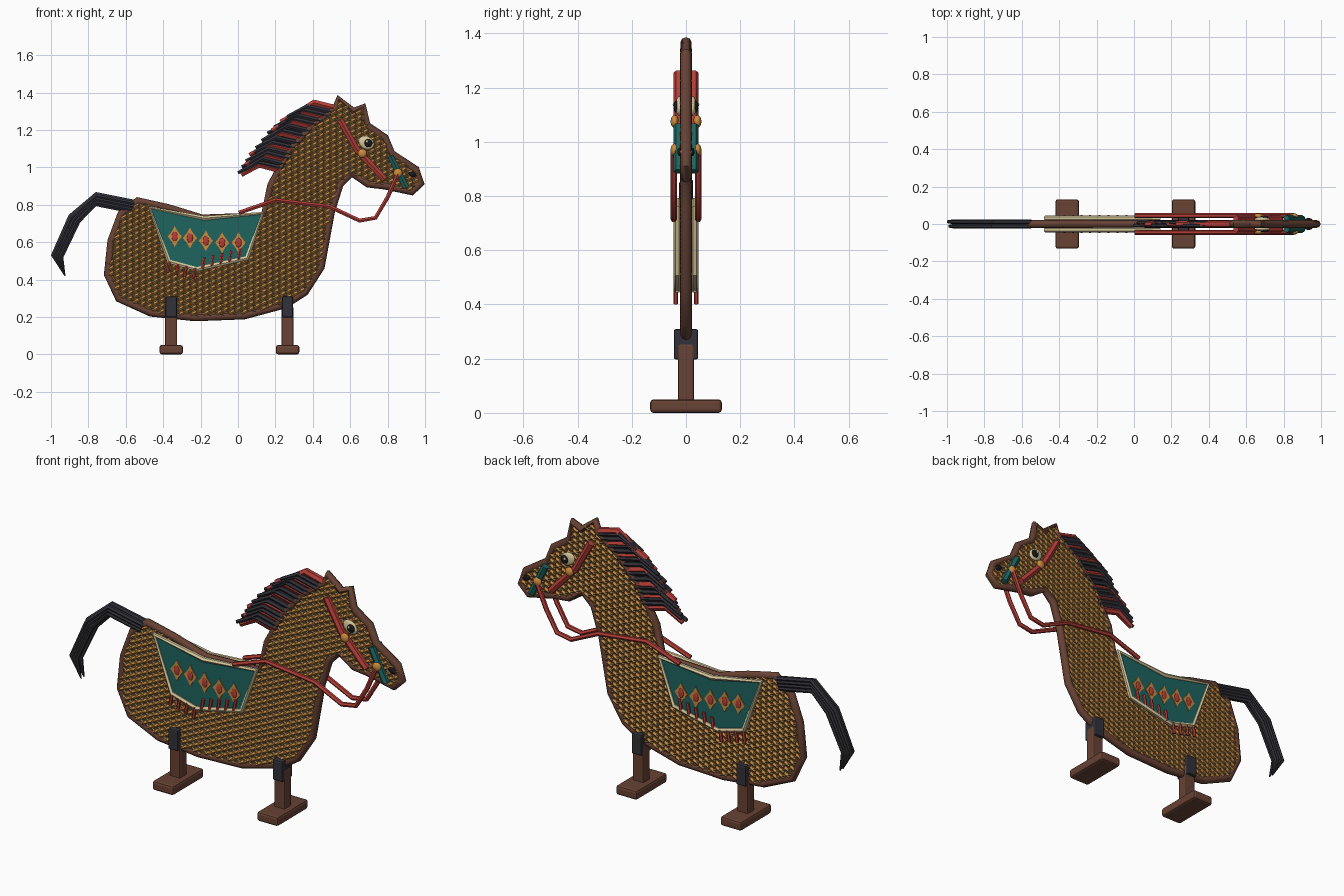
import bpy, bmesh, math
from mathutils import Vector

if "Cube" in bpy.data.objects:
    bpy.data.objects.remove(bpy.data.objects["Cube"])


def material(name, rgb):
    lin = [((c / 255 + 0.055) / 1.055) ** 2.4 for c in rgb] + [1]
    m = bpy.data.materials.new(name)
    m.use_nodes = True
    m.diffuse_color = lin
    m.node_tree.nodes["Principled BSDF"].inputs["Base Color"].default_value = lin
    return m


WOOD = material("brown wood", (104, 66, 52))
CHARCOAL = material("charcoal", (50, 49, 57))
RED = material("red", (180, 62, 56))
TEAL = material("teal", (30, 100, 95))
CREAM = material("cream", (214, 200, 156))
GOLD = material("gold", (204, 138, 62))
STRAW = material("straw", (196, 140, 68))
OLIVE = material("olive straw", (138, 114, 76))
BARK = material("dark weave", (124, 86, 48))
BLACK = material("black", (24, 24, 27))
SIDES = (("front", -1), ("back", 1))


def add_mesh(name, bm, *mats):
    bmesh.ops.recalc_face_normals(bm, faces=bm.faces)
    me = bpy.data.meshes.new(name)
    bm.to_mesh(me)
    bm.free()
    for m in mats:
        me.materials.append(m)
    ob = bpy.data.objects.new(name, me)
    bpy.context.collection.objects.link(ob)


def plate(name, pts, y0, y1, mat):
    """Flat outline in x, z given depth from y0 to y1."""
    bm = bmesh.new()
    face = bm.faces.new([bm.verts.new((x, y0, z)) for x, z in pts])
    ext = bmesh.ops.extrude_face_region(bm, geom=[face])["geom"]
    moved = [v for v in ext if isinstance(v, bmesh.types.BMVert)]
    bmesh.ops.translate(bm, vec=(0, y1 - y0, 0), verts=moved)
    add_mesh(name, bm, mat)


def tubes(name, paths, r, mat, y=0, taper=None, cyclic=False, sides=1):
    """Round rods along x, z paths, joined in one object."""
    cu = bpy.data.curves.new(name, "CURVE")
    cu.dimensions = "3D"
    cu.bevel_depth, cu.bevel_resolution, cu.use_fill_caps = r, sides, True
    for k, path in enumerate(paths):
        sp = cu.splines.new("POLY")
        sp.points.add(len(path) - 1)
        sp.use_cyclic_u = cyclic
        yk = y[k] if isinstance(y, list) else y
        for i, (x, z) in enumerate(path):
            sp.points[i].co = (x, yk, z, 1)
            sp.points[i].radius = taper[i] if taper else 1
    cu.materials.append(mat)
    ob = bpy.data.objects.new(name, cu)
    bpy.context.collection.objects.link(ob)
    bpy.ops.object.select_all(action="DESELECT")
    ob.select_set(True)
    bpy.context.view_layer.objects.active = ob
    bpy.ops.object.convert(target="MESH")
    bpy.ops.object.shade_smooth_by_angle(angle=math.radians(50))


def box(name, loc, size, mat, bevel=0.008):
    bpy.ops.mesh.primitive_cube_add(size=1, location=loc)
    ob = bpy.context.object
    ob.name = name
    ob.scale = size
    bpy.ops.object.transform_apply(location=False, rotation=False, scale=True)
    mod = ob.modifiers.new("bevel", "BEVEL")
    mod.width, mod.segments = bevel, 2
    ob.data.materials.append(mat)


def ball(name, loc, size, mat, tilt=0):
    bpy.ops.mesh.primitive_uv_sphere_add(segments=16, ring_count=8, location=loc,
                                         rotation=(0, tilt, 0))
    ob = bpy.context.object
    ob.name = name
    ob.scale = size
    ob.data.materials.append(mat)
    bpy.ops.object.shade_smooth()


def inset(pts, d):
    """Move a clockwise outline inward by d."""
    out = []
    for i, p in enumerate(pts):
        p = Vector(p)
        a = (p - Vector(pts[i - 1])).normalized()
        b = (Vector(pts[(i + 1) % len(pts)]) - p).normalized()
        n = Vector((a.y + b.y, -a.x - b.x)).normalized()
        cos = max(n.dot(Vector((a.y, -a.x))), 0.6)
        out.append(tuple(p + n * d / cos))
    return out


def inside(x, z, pts):
    hit = False
    for (x0, z0), (x1, z1) in zip(pts, pts[1:] + pts[:1]):
        if (z0 > z) != (z1 > z) and x < (x1 - x0) * (z - z0) / (z1 - z0) + x0:
            hit = not hit
    return hit


# Horse silhouette, clockwise from the rump
outline = [(-.54, .84), (-.37, .80), (-.19, .745), (.125, .76), (.16, .91), (.265, 1.105),
           (.39, 1.24), (.51, 1.33), (.53, 1.395), (.62, 1.32), (.685, 1.35), (.705, 1.235),
           (.80, 1.17), (.835, 1.085), (.965, 1.0), (.998, .91), (.935, .85), (.78, .885),
           (.69, .895), (.61, .945), (.56, .90), (.515, .76), (.46, .46), (.37, .32),
           (.26, .25), (.035, .19), (-.23, .18), (-.47, .205), (-.65, .285),
           (-.715, .425), (-.695, .61), (-.64, .76)]
rim = inset(outline, .018)
plate("body_panel", rim, -.015, .015, BARK)
tubes("body_rim", [rim], .021, WOOD, cyclic=True, sides=2)

# Woven straw on both faces: low ridged dashes on a slanted lattice
field = inset(outline, .026)
for side, s in SIDES:
    bm = bmesh.new()

    def straw(x, z, half, width, angle, lift, idx):
        u = Vector((math.cos(angle), 0, math.sin(angle))) * half
        w = Vector((-math.sin(angle), 0, math.cos(angle))) * width
        c = Vector((x, s * .0145, z))
        top = c + Vector((0, s * lift, 0))
        v = [bm.verts.new(p) for p in (c - u - w, c + u - w, c + u + w, c - u + w,
                                       top - u * .8, top + u * .8)]
        for ids in ((0, 1, 5, 4), (2, 3, 4, 5), (1, 2, 5), (3, 0, 4)):
            bm.faces.new([v[i] for i in ids]).material_index = idx

    for i in range(-22, 32):
        for j in range(-25, 75):
            x, z = i * .034, j * .03 + i * .016
            if inside(x, z, field):
                straw(x, z, .018, .0105, .44, .008, 0)
            if inside(x + .017, z + .022, field):
                straw(x + .017, z + .022, .012, .006, -.5, .007, 1)
    add_mesh(side + "_weave", bm, STRAW, OLIVE)

# Legs, clamps and feet
for name, x in (("rear", -.357), ("fore", .265)):
    box(name + "_post", (x, 0, .14), (.064, .06, .23), WOOD)
    box(name + "_clamp", (x, 0, .253), (.06, .09, .112), CHARCOAL)
    box(name + "_foot", (x, 0, .025), (.125, .264, .05), WOOD, .012)

# Tail: a fan of bent strands
spine = [(-.56, .79), (-.76, .83), (-.875, .725), (-.967, .525), (-.925, .42)]
across = [(.4, .9), (.1, 1), (-.8, .5), (-.9, .2), (0, 0)]
offsets = [.009 * k for k in range(-3, 4)]
strands = [[(x + ax * o, z + az * o) for (x, z), (ax, az) in zip(spine, across)]
           for o in offsets]
tubes("tail", strands, .013, CHARCOAL, y=[.012 * (-1) ** k for k in range(len(offsets))],
      taper=[1, 1, 1, .8, .25])

# Mane: bent locks along the crest, a red one after every few dark ones
crest = [Vector(p) for p in ((.51, 1.325), (.39, 1.23), (.285, 1.1), (.215, .995))]
locks = {"dark": [], "red": []}
count = 31
for k in range(count):
    t = k / (count - 1) * 2.999
    x, z = crest[int(t)].lerp(crest[int(t) + 1], t % 1)
    reach = 1 + .06 * (k % 3 - 1)
    lock = [(x + .015, z - .01), (x - .11 * reach, z + .02), (x - .21 * reach, z - .035)]
    locks["red" if k % 5 == 0 else "dark"].append(lock)
dark_y = [.008 * (-1) ** k for k in range(len(locks["dark"]))]
tubes("dark_mane", locks["dark"], .014, CHARCOAL, y=dark_y, taper=[1, 1, .7])
tubes("red_mane", locks["red"], .02, RED, taper=[1, 1, .7])

# Saddle cloth, bridle and face, repeated on both faces
cloth = [(-.473, .785), (-.18, .728), (.133, .755), (.048, .515), (-.22, .455), (-.37, .497)]
tassels = [(-.372 + .046 * i, .465 - .011 * i) for i in range(4)]
tassels += [(-.185 + .048 * i, .488 + .012 * i) for i in range(5)]
medallions = ((-.338, .63), (-.257, .622), (-.172, .607), (-.085, .597), (.003, .597))
for side, s in SIDES:
    side += "_"
    plate(side + "saddle_cloth", cloth, s * .018, s * .034, TEAL)
    tubes(side + "cloth_trim", [cloth], .0135, CREAM, y=s * .032, cyclic=True)
    for x, z in medallions:
        w, h = .038, .056
        pts = [(x - w, z), (x - w * .4, z + h * .5), (x, z + h), (x + w * .4, z + h * .5),
               (x + w, z), (x + w * .4, z - h * .5), (x, z - h), (x - w * .4, z - h * .5)]
        plate(side + "diamond", pts, s * .033, s * .039, GOLD)
        ball(side + "diamond_heart", (x, s * .039, z), (.016, .005, .025), RED)
    tubes(side + "tassels", [[(x + .005, z + .03), (x - .005, z - .03)] for x, z in tassels],
          .009, RED, y=s * .038)

    tubes(side + "cheek_strap", [[(.545, 1.255), (.635, 1.095), (.785, .935)]], .019, RED,
          y=s * .027)
    tubes(side + "noseband", [[(.815, 1.06), (.9, .89)]], .019, TEAL, y=s * .028)
    tubes(side + "rein", [[(.855, .965), (.8, .84), (.735, .73), (.65, .715), (.49, .79),
                           (.2, .825), (.005, .757)]], .0125, RED, y=s * .045)
    for x, z in ((.665, 1.075), (.855, .97)):
        ball(side + "buckle", (x, s * .042, z), (.024, .015, .024), GOLD)
    ball(side + "eye_white", (.686, s * .025, 1.132), (.044, .014, .034), CREAM, .5)
    ball(side + "pupil", (.697, s * .036, 1.13), (.022, .01, .022), BLACK)
    ball(side + "eye_glint", (.69, s * .045, 1.138), (.007, .004, .007), CREAM)
    ball(side + "nostril", (.933, s * .022, .963), (.022, .01, .015), BLACK, .4)
